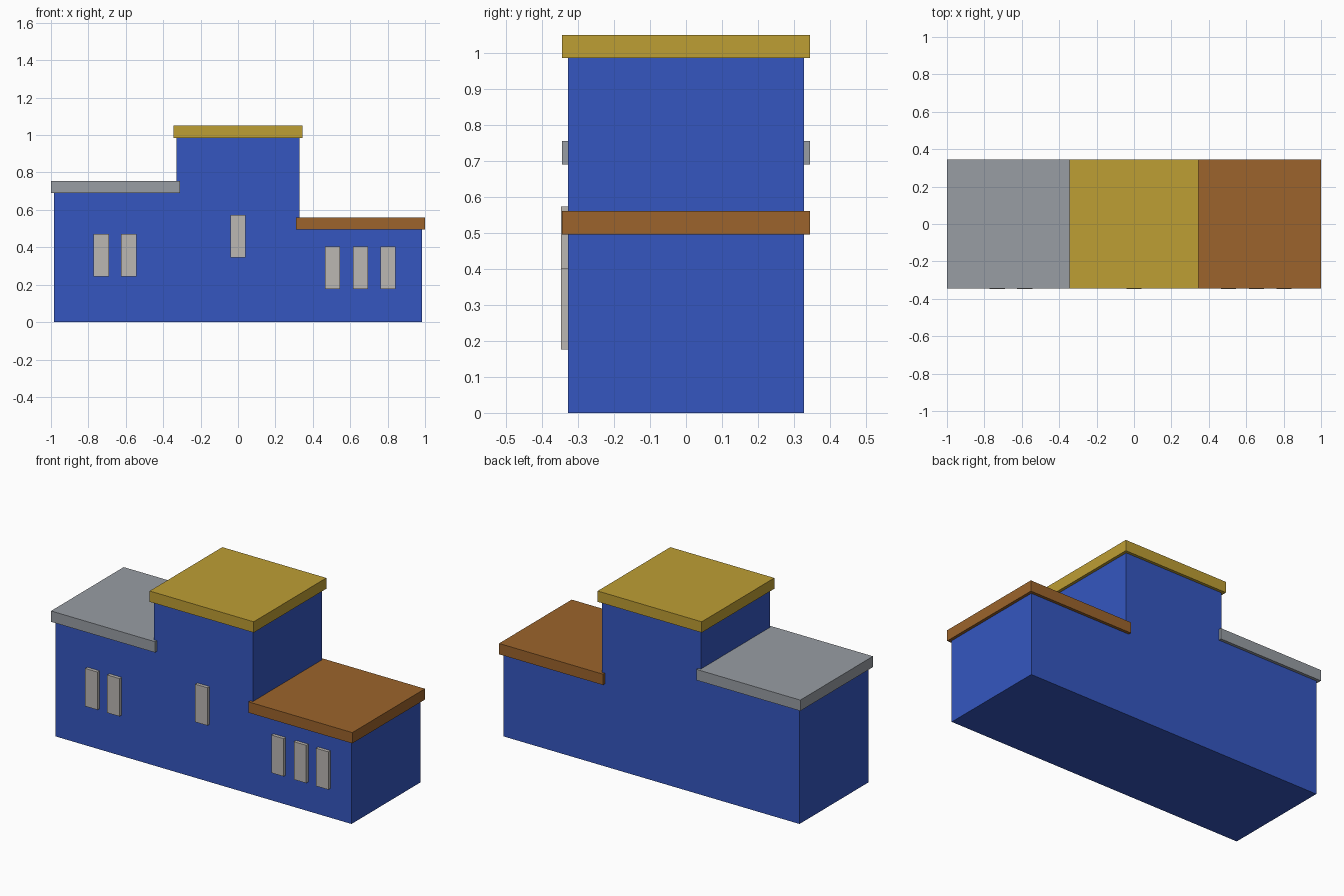
import bpy
import bmesh
from mathutils import Matrix, Vector

cube = bpy.data.objects.get("Cube")
if cube:
    bpy.data.objects.remove(cube, do_unlink=True)


def material(name, rgb):
    mat = bpy.data.materials.new(name)
    mat.use_nodes = True
    color = (*rgb, 1)
    mat.diffuse_color = color
    mat.node_tree.nodes["Principled BSDF"].inputs["Base Color"].default_value = color
    return mat


blue = material("blue_wall", (0.035, 0.094, 0.53))
gold = material("gold_roof", (0.515, 0.342, 0.034))
grey = material("grey_roof", (0.314, 0.337, 0.371))
brown = material("brown_roof", (0.332, 0.127, 0.025))
stone = material("pale_window", (0.50, 0.475, 0.45))


def finish(name, bm, mat):
    bmesh.ops.recalc_face_normals(bm, faces=bm.faces)
    mesh = bpy.data.meshes.new(name)
    bm.to_mesh(mesh)
    bm.free()
    mesh.materials.append(mat)
    obj = bpy.data.objects.new(name, mesh)
    bpy.context.collection.objects.link(obj)
    return obj


def box(name, low, high, mat):
    low, high = Vector(low), Vector(high)
    bm = bmesh.new()
    bmesh.ops.create_cube(bm, size=1, matrix=Matrix.Translation((low + high) / 2)
                          @ Matrix.Diagonal((*(high - low), 1)))
    return finish(name, bm, mat)


# Walls: one stepped front profile extruded to the back
WALL_Y, WALL_X, TOWER_X = 0.327, 0.983, 0.328
LEFT_Z, TOWER_Z, RIGHT_Z = 0.56, 1.05, 0.755
THICK, EAVE = 0.065, 0.0175
profile = [
    (-WALL_X, 0), (WALL_X, 0), (WALL_X, LEFT_Z - THICK), (TOWER_X, LEFT_Z - THICK),
    (TOWER_X, TOWER_Z - THICK), (-TOWER_X, TOWER_Z - THICK),
    (-TOWER_X, RIGHT_Z - THICK), (-WALL_X, RIGHT_Z - THICK),
]
bm = bmesh.new()
face = bm.faces.new([bm.verts.new((x, -WALL_Y, z)) for x, z in profile])
result = bmesh.ops.extrude_face_region(bm, geom=[face])
verts = [v for v in result["geom"] if isinstance(v, bmesh.types.BMVert)]
bmesh.ops.translate(bm, verts=verts, vec=(0, 2 * WALL_Y, 0))
finish("walls", bm, blue)

# Flat overhanging roof slabs
for name, x0, x1, top, mat in (
    ("right_wing_roof", -WALL_X, -TOWER_X, RIGHT_Z, grey),
    ("tower_roof", -TOWER_X, TOWER_X, TOWER_Z, gold),
    ("left_wing_roof", TOWER_X, WALL_X, LEFT_Z, brown),
):
    box(name, (x0 - EAVE, -WALL_Y - EAVE, top - THICK),
        (x1 + EAVE, WALL_Y + EAVE, top), mat)

# Raised window panels on the front
for group, centres, bottom in (
    ("right_wing", (-0.731, -0.585), 0.245),
    ("tower", (0,), 0.346),
    ("left_wing", (0.505, 0.655, 0.802), 0.176),
):
    for i, x in enumerate(centres, 1):
        box(f"{group}_window_{i}", (x - 0.041, -0.347, bottom),
            (x + 0.041, -WALL_Y + 0.01, bottom + 0.227), stone)
